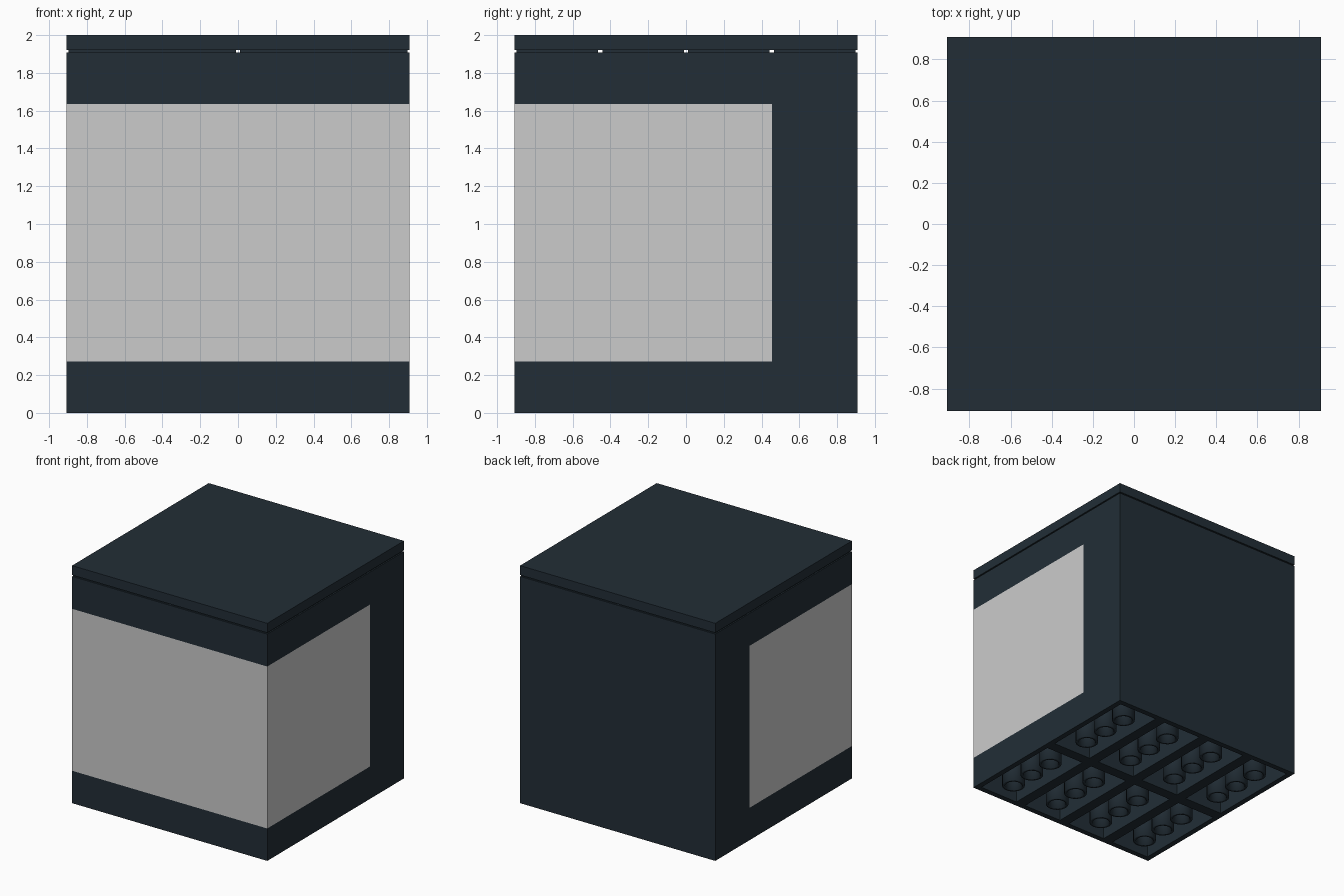
import bpy, bmesh, math
from mathutils import Matrix, Vector

if "Cube" in bpy.data.objects:
    bpy.data.objects.remove(bpy.data.objects["Cube"])

U = 2 / 176          # small modelling unit
W = 160 * U          # overall width and depth
H = 24 * U           # height of one course

dark = bpy.data.materials.new("dark_slate")
dark.diffuse_color = (0.016, 0.027, 0.037, 1)
dark.use_nodes = True
dark.node_tree.nodes["Principled BSDF"].inputs["Base Color"].default_value = dark.diffuse_color


def add_box(bm, x0, x1, y0, y1, z0, z1):
    size = Vector((x1 - x0, y1 - y0, z1 - z0))
    mid = Vector((x0 + x1, y0 + y1, z0 + z1)) / 2
    m = Matrix.Translation(mid) @ Matrix.Diagonal((*size, 1))
    return bmesh.ops.create_cube(bm, size=1, matrix=m)["verts"]


def bottom_face(verts):
    return min({f for v in verts for f in v.link_faces},
               key=lambda f: f.calc_center_median().z)


def add_tube(bm, x, y, z0, z1, r_out, r_in, n=16):
    # outer wall, bottom rim and inner wall, open at the top
    rings = []
    for r, z in ((r_out, z1), (r_out, z0), (r_in, z0), (r_in, z1)):
        rings.append([bm.verts.new((x + r * math.cos(2 * math.pi * i / n),
                                    y + r * math.sin(2 * math.pi * i / n), z))
                      for i in range(n)])
    for a, b in zip(rings, rings[1:]):
        for i in range(n):
            j = (i + 1) % n
            f = bm.faces.new((a[j], a[i], b[i], b[j]))
            f.smooth = True
    for e in {e for f in bm.faces for e in f.edges}:
        if len(e.link_faces) == 2 and e.calc_face_angle(0) > 0.6:
            e.smooth = False


def finish(bm, name, mat=None):
    me = bpy.data.meshes.new(name)
    bm.to_mesh(me)
    bm.free()
    if mat:
        me.materials.append(mat)
    ob = bpy.data.objects.new(name, me)
    bpy.context.collection.objects.link(ob)
    return ob


def block(name, x0, x1, y0, y1, z0, z1, mat=None):
    bm = bmesh.new()
    add_box(bm, x0, x1, y0, y1, z0, z1)
    return finish(bm, name, mat)


# Bottom course: hollow blocks with three tubes each, 4 across by 2 deep
for ix in range(4):
    for iy in range(2):
        x, y = (-60 + 40 * ix) * U, (-40 + 80 * iy) * U
        bm = bmesh.new()
        f = bottom_face(add_box(bm, x - 20 * U, x + 20 * U,
                                y - 40 * U, y + 40 * U, 0, H))
        bmesh.ops.inset_individual(bm, faces=[f], thickness=4 * U,
                                   use_even_offset=True)
        cav = bmesh.ops.extrude_discrete_faces(bm, faces=[f])["faces"]
        bmesh.ops.translate(bm, verts=cav[0].verts, vec=(0, 0, 20 * U))
        for k in (-1, 0, 1):
            add_tube(bm, x, y + 20 * U * k, 0, 20 * U, 8 * U, 6 * U)
        finish(bm, f"base_block_{ix}_{iy}", dark)

# Middle: pale front screen section and dark rear section
block("pale_front_section", -W / 2, W / 2, -W / 2, 40 * U, H, 6 * H)
block("dark_rear_section", -W / 2, W / 2, 40 * U, W / 2, H, 6 * H, dark)

# Upper course
block("upper_course", -W / 2, W / 2, -W / 2, W / 2, 6 * H, 7 * H, dark)

# Flat cover tiles with a narrow recessed foot, 2 across by 4 deep
for ix in range(2):
    for iy in range(4):
        x, y = (-40 + 80 * ix) * U, (-60 + 40 * iy) * U
        bm = bmesh.new()
        f = bottom_face(add_box(bm, x - 40 * U, x + 40 * U,
                                y - 20 * U, y + 20 * U, 7 * H + U, 2))
        bmesh.ops.inset_individual(bm, faces=[f], thickness=U,
                                   use_even_offset=True)
        foot = bmesh.ops.extrude_discrete_faces(bm, faces=[f])["faces"]
        bmesh.ops.translate(bm, verts=foot[0].verts, vec=(0, 0, -U))
        finish(bm, f"cover_tile_{ix}_{iy}", dark)
